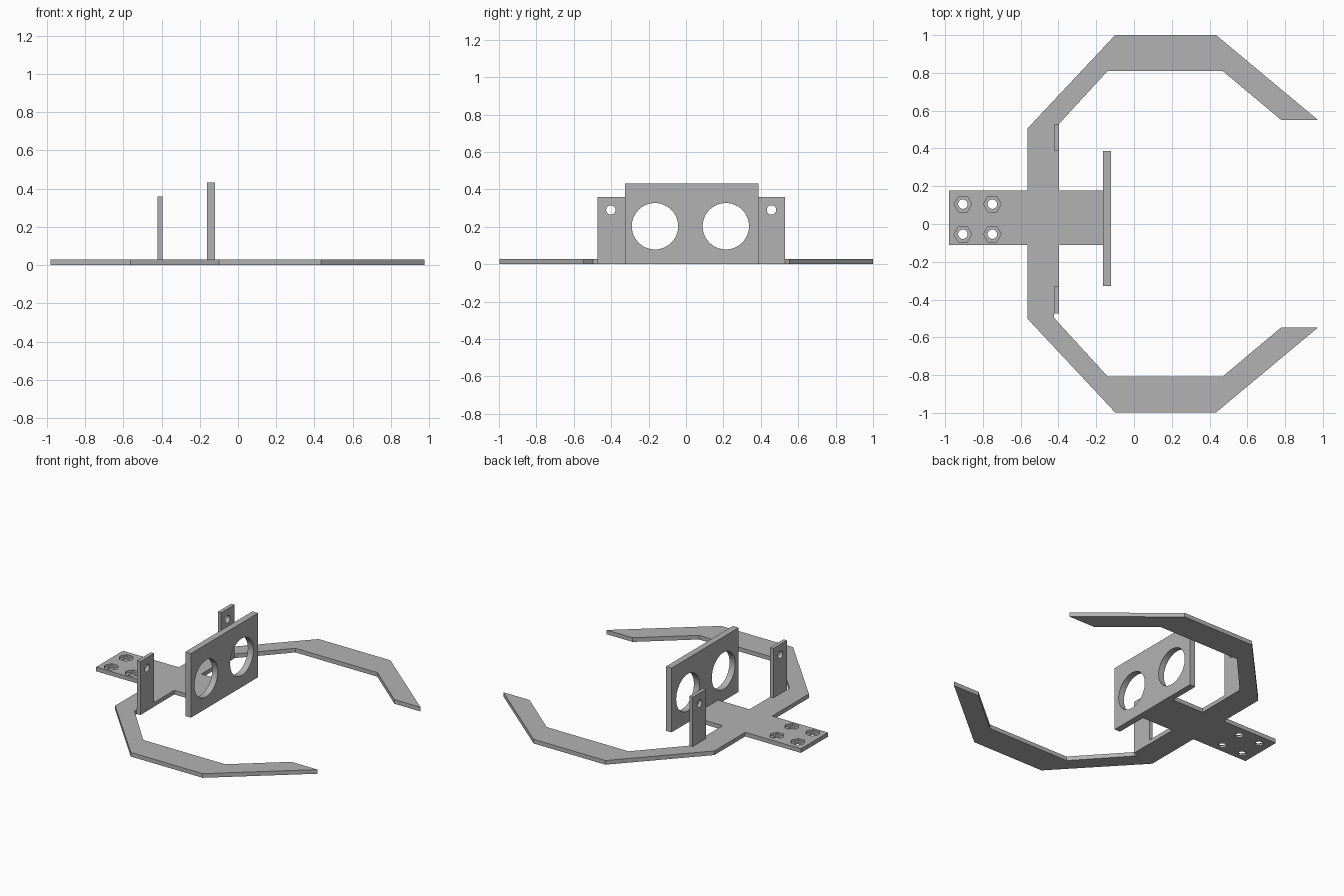
import bpy, bmesh, math
from mathutils import Vector

cube = bpy.data.objects.get("Cube")
if cube:
    bpy.data.objects.remove(cube, do_unlink=True)

grey = bpy.data.materials.new("plain grey")
grey.use_nodes = True
colour = (0.45, 0.45, 0.45, 1)
grey.diffuse_color = colour
grey.node_tree.nodes["Principled BSDF"].inputs["Base Color"].default_value = colour


def prism(name, points, direction):
    """Extrude a closed 3D outline along a direction."""
    bm = bmesh.new()
    face = bm.faces.new([bm.verts.new(p) for p in points])
    out = bmesh.ops.extrude_face_region(bm, geom=[face])
    moved = [v for v in out["geom"] if isinstance(v, bmesh.types.BMVert)]
    bmesh.ops.translate(bm, verts=moved, vec=Vector(direction))
    bmesh.ops.recalc_face_normals(bm, faces=bm.faces)
    mesh = bpy.data.meshes.new(name)
    bm.to_mesh(mesh)
    bm.free()
    mesh.materials.append(grey)
    obj = bpy.data.objects.new(name, mesh)
    bpy.context.collection.objects.link(obj)
    return obj


def ring(radius, sides):
    turns = [2 * math.pi * i / sides for i in range(sides)]
    return [(radius * math.cos(a), radius * math.sin(a)) for a in turns]


def cut(target, cutter):
    mod = target.modifiers.new("cut", "BOOLEAN")
    mod.operation = "DIFFERENCE"
    mod.solver = "EXACT"
    mod.object = cutter
    bpy.context.view_layer.objects.active = target
    bpy.ops.object.modifier_apply(modifier=mod.name)
    bpy.data.objects.remove(cutter, do_unlink=True)


def upright(name, x, thick, y0, y1, top, holes):
    """Standing plate facing x, with round holes given as (y, z, radius)."""
    outline = [(x, y0, 0), (x, y1, 0), (x, y1, top), (x, y0, top)]
    plate = prism(name, outline, (thick, 0, 0))
    for hy, hz, r in holes:
        pts = [(x - 0.1, hy + a, hz + b) for a, b in ring(r, 48)]
        cut(plate, prism("hole_cutter", pts, (0.3, 0, 0)))
    return plate


# Flat frame: two hooked arms, central stem and mounting tongue
THICK = 0.028
arm = [(-0.10, 1.0), (0.435, 1.0), (0.975, 0.55), (0.78, 0.55), (0.47, 0.81), (-0.14, 0.81)]
left_side = [(-0.98, 0.177), (-0.565, 0.177), (-0.565, 0.505)] + arm
left_side += [(-0.397, 0.53), (-0.397, 0.177), (-0.163, 0.177)]
right_side = [(-0.163, -0.11), (-0.397, -0.11), (-0.397, -0.473), (-0.423, -0.473), (-0.423, -0.497)]
right_side += [(x, -y + 0.003) for x, y in reversed(arm)]
right_side += [(-0.565, -0.5), (-0.565, -0.11), (-0.98, -0.11)]
frame = prism("base_frame", [(x, y, 0) for x, y in left_side + right_side], (0, 0, THICK))

# Hexagonal nut pockets with bolt holes through the tongue
for cx in (-0.906, -0.75):
    for cy in (0.105, -0.054):
        for radius, sides, bottom in ((0.047, 6, 0.013), (0.025, 32, -0.1)):
            pts = [(cx + a, cy + b, bottom) for a, b in ring(radius, sides)]
            cut(frame, prism("bolt_cutter", pts, (0, 0, 0.2)))

# Sensor plate with two large round openings
sensor = upright("sensor_plate", -0.163, 0.042, -0.327, 0.387, 0.432,
                 [(-0.166, 0.203, 0.124), (0.213, 0.203, 0.124)])

# Side tabs with a small hole near the top
right_tab = upright("right_tab", -0.421, 0.025, -0.473, -0.327, 0.36, [(-0.402, 0.29, 0.025)])
left_tab = upright("left_tab", -0.421, 0.025, 0.387, 0.53, 0.36, [(0.457, 0.29, 0.025)])

# Smooth the hole walls, keep plate edges sharp
for obj in (frame, sensor, right_tab, left_tab):
    obj.select_set(True)
bpy.context.view_layer.objects.active = frame
bpy.ops.object.shade_smooth_by_angle(angle=math.radians(30))
